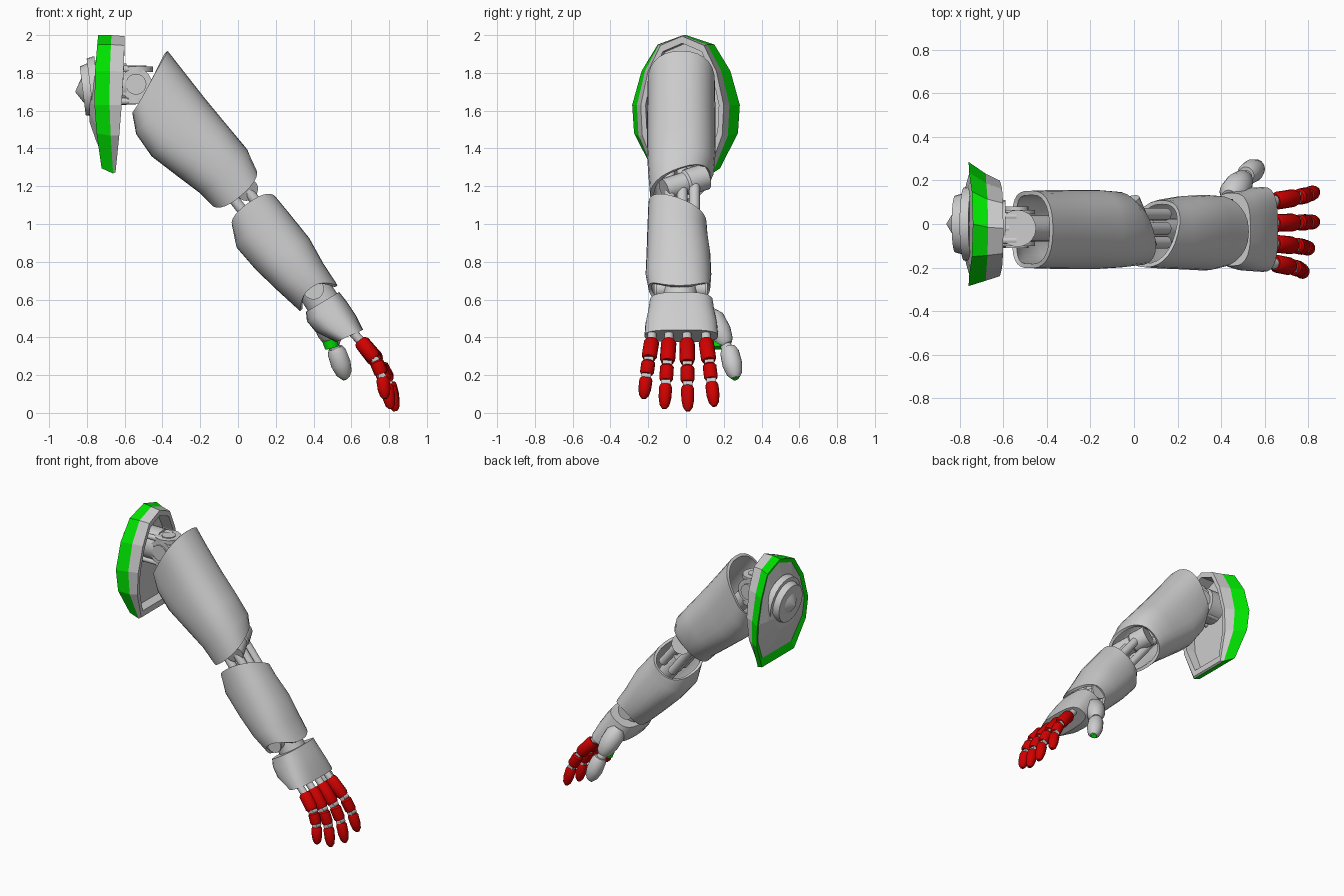
import bpy, bmesh, math
from mathutils import Vector

if "Cube" in bpy.data.objects:
    bpy.data.objects.remove(bpy.data.objects["Cube"])


def material(name, col):
    m = bpy.data.materials.new(name)
    m.diffuse_color = (*col, 1)
    m.use_nodes = True
    m.node_tree.nodes["Principled BSDF"].inputs["Base Color"].default_value = m.diffuse_color
    return m


GREY = material("light_grey", (0.61, 0.61, 0.61))
GREEN = material("bright_green", (0.0, 0.80, 0.0))
RED = material("red", (0.64, 0.0, 0.0))


def loft(name, rings, mats, caps=(True, True), row_mat=None, wall=0):
    """Skin a list of equal-length rings; row_mat picks a material per row."""
    bm = bmesh.new()
    rows = [[bm.verts.new(p) for p in r] for r in rings]
    n = len(rows[0])
    for k in range(len(rows) - 1):
        for i in range(n):
            j = (i + 1) % n
            f = bm.faces.new((rows[k][i], rows[k][j], rows[k + 1][j], rows[k + 1][i]))
            f.material_index = row_mat[k] if row_mat else 0
    if caps[0]:
        bm.faces.new(rows[0][::-1])
    if caps[1]:
        bm.faces.new(rows[-1])
    bmesh.ops.recalc_face_normals(bm, faces=bm.faces)
    me = bpy.data.meshes.new(name)
    bm.to_mesh(me)
    bm.free()
    for m in mats:
        me.materials.append(m)
    ob = bpy.data.objects.new(name, me)
    bpy.context.collection.objects.link(ob)
    if wall:
        s = ob.modifiers.new("wall", 'SOLIDIFY')
        s.thickness = wall
        s.offset = 0
    return ob


def tube(name, a, b, profile, mat=GREY, n=20):
    """Round part from a to b; profile lists (fraction along, radius)."""
    a, b = Vector(a), Vector(b)
    q = (b - a).to_track_quat('Z', 'Y')
    rings = [[a.lerp(b, t) + q @ Vector((r * math.cos(2 * math.pi * i / n),
                                         r * math.sin(2 * math.pi * i / n), 0))
              for i in range(n)] for t, r in profile]
    return loft(name, rings, [mat])


def rod(name, a, b, r, mat=GREY):
    return tube(name, a, b, [(0, r), (1, r)], mat)


def section(u, l, yc, w, skew=0, bow=0, n=28, e=0.85, low=None):
    """Limb cross-section between upper and lower (x, z) points; low squares the underside."""
    u, l = Vector((u[0], 0, u[1])), Vector((l[0], 0, l[1]))
    c, v = (u + l) / 2 + Vector((0, yc, 0)), (u - l) / 2
    d = Vector((v.z, 0, -v.x)).normalized()
    pts = []
    for i in range(n):
        t = 2 * math.pi * i / n
        cs, sn = math.cos(t), math.sin(t)
        k = low if low and cs < 0 else e
        pc, ps = math.copysign(abs(cs) ** k, cs), math.copysign(abs(sn) ** k, sn)
        pts.append(c + v * pc + Vector((0, w * ps, 0)) + d * (skew * ps + bow * sn * sn))
    return pts


# Shoulder ring: half outline (y, z), mirrored
half = [(0, 2.0), (0.15, 1.95), (0.235, 1.81), (0.285, 1.63), (0.275, 1.48), (0.18, 1.295)]
outline = half + [(-y, z) for y, z in half[:0:-1]]


def ring(xtop, xbot, sy, sz, yo=0, bulge=0, sb=None):
    """Outline scaled in y and z; sb is the z scale below the middle."""
    out = []
    for y, z in outline:
        t = (2.0 - z) / 0.72
        x = xtop + (xbot - xtop) * t - bulge * math.sin(math.pi * t)
        s = sb if sb and z < 1.64 else sz
        out.append(Vector((x, y * sy + yo, 1.64 + (z - 1.64) * s)))
    return out


loft("shoulder_guard", [
    ring(-0.73, -0.71, 0.90, 0.92, 0, 0.03, 0.84),
    ring(-0.74, -0.72, 1.0, 1.0, 0, 0.03),
    ring(-0.67, -0.66, 0.86, 1.0, -0.015, 0.015, 1.08),
    ring(-0.60, -0.65, 0.77, 0.985, -0.02, -0.01, 1.06),
    ring(-0.60, -0.65, 0.68, 0.88, -0.02, -0.01, 0.94),
    ring(-0.70, -0.69, 0.68, 0.87, -0.01)],
    [GREY, GREEN], (False, True), [1, 1, 0, 0, 0])
# Shoulder back plate bulging towards the hub
loft("shoulder_back_plate", [ring(-0.73, -0.71, 0.90, 0.92, 0, 0.03, 0.84),
                             ring(-0.76, -0.75, 0.66, 0.55, 0, 0.015, 0.58),
                             ring(-0.785, -0.785, 0.4, 0.3)], [GREY], (False, True))
tube("shoulder_hub", (-0.74, 0, 1.715), (-0.822, 0, 1.705),
     [(0, 0.175), (0.5, 0.168), (0.5, 0.142), (1, 0.13)], n=24)
tube("shoulder_hub_cone", (-0.82, 0, 1.705), (-0.86, 0, 1.70), [(0, 0.07), (1, 0.004)], n=16)

# Shoulder joint: crossed pins, lugs and forks
rod("shoulder_axle", (-0.72, 0, 1.74), (-0.59, 0, 1.74), 0.11)
rod("shoulder_vertical_pin", (-0.53, -0.02, 1.64), (-0.53, -0.02, 1.84), 0.045)
rod("shoulder_cross_pin", (-0.54, -0.11, 1.74), (-0.54, 0.08, 1.74), 0.055)
for z in (1.65, 1.82):
    rod("shoulder_lug", (-0.535, -0.02, z - 0.015), (-0.535, -0.02, z + 0.015), 0.085)
    for y in (-0.075, -0.02, 0.035):
        rod("shoulder_fork", (-0.69, y, z), (-0.54, y, z), 0.018)
for y in (-0.10, 0.045):
    rod("shoulder_side_lug", (-0.54, y, 1.74), (-0.54, y + 0.02, 1.74), 0.085)
rod("upper_arm_core", (-0.53, -0.02, 1.73), (-0.08, -0.02, 1.25), 0.06)

# Upper arm shell
upper = [((-0.38, 1.91), (-0.55, 1.59), 0.168, 0.5), ((-0.29, 1.795), (-0.53, 1.48), 0.17, 0.6),
         ((-0.18, 1.655), (-0.45, 1.365), 0.172, 0.7), ((-0.06, 1.51), (-0.30, 1.25), 0.172, 0.8)]
loft("upper_arm_shell",
     [section(u, l, -0.025, w, low=k) for u, l, w, k in upper]
     + [section((0.04, 1.39), (-0.20, 1.175), -0.025, 0.165, -0.02),
        section((0.08, 1.295), (-0.135, 1.11), -0.03, 0.15, -0.068)],
     [GREY], (False, False), wall=0.02)

# Elbow hinge and struts
tube("elbow_hinge", (-0.04, 0.10, 1.25), (0.05, -0.115, 1.18),
     [(0, 0.07), (0.45, 0.07), (0.5, 0.06), (1, 0.06)])
for y in (-0.085, -0.02, 0.045):
    rod("elbow_strut", (-0.13, y, 1.27), (0.08, y, 1.0), 0.028)
    rod("elbow_strut", (-0.04, y, 1.29), (0.15, y, 1.05), 0.028)
rod("forearm_core", (0.06, -0.03, 1.08), (0.39, -0.03, 0.66), 0.055)

# Forearm shell
loft("forearm_shell", [
    section((0.195, 1.135), (-0.015, 0.98), -0.045, 0.145, 0.065),
    section((0.265, 1.05), (0.0, 0.88), -0.045, 0.15, 0.03),
    section((0.37, 0.92), (0.10, 0.765), -0.04, 0.16),
    section((0.445, 0.785), (0.22, 0.65), -0.04, 0.165, 0, -0.02),
    section((0.52, 0.67), (0.335, 0.545), -0.035, 0.155, 0, -0.07)],
    [GREY], (False, False), wall=0.018)

# Wrist
rod("wrist_hinge", (0.40, -0.16, 0.655), (0.40, 0.10, 0.655), 0.045)
for y in (-0.17, 0.10):
    rod("wrist_cap", (0.40, y, 0.655), (0.40, y + 0.015, 0.655), 0.055)
rod("wrist_core", (0.40, -0.03, 0.66), (0.47, -0.03, 0.55), 0.09)

# Palm
palm = [((0.535, 0.64), (0.36, 0.535), 0.168), ((0.575, 0.59), (0.365, 0.485), 0.175),
        ((0.625, 0.515), (0.41, 0.43), 0.19), ((0.662, 0.44), (0.52, 0.375), 0.195)]
loft("palm", [section(u, l, -0.025, w, e=0.7) for u, l, w in palm], [GREY])

# Fingers: root y, tip y, tip x, tip z
seg = [(0, 0.78), (0.12, 1), (0.85, 1), (1, 0.8)]
tip = [(0, 0.8), (0.12, 1), (0.55, 0.97), (0.85, 0.75), (1, 0.35)]
for y0, y1, tx, tz in [(-0.18, -0.225, 0.78, 0.075), (-0.09, -0.115, 0.81, 0.022),
                       (0.005, 0.01, 0.835, 0.010), (0.105, 0.15, 0.835, 0.035)]:
    def along(t, tx=tx, tz=tz, y0=y0, y1=y1):
        bend = 0.035 * math.sin(math.pi * t)
        return Vector((0.642 + (tx - 0.642) * t + bend, y0 + (y1 - y0) * t,
                       0.388 + (tz - 0.388) * t + bend * 0.4))
    rod("knuckle", Vector((0.60, y0, 0.435)), along(0.05), 0.024)
    rod("finger_core", along(0.3), along(0.75), 0.02)
    for s, e, prof, r in ((0.02, 0.36, seg, 0.041), (0.41, 0.63, seg, 0.037),
                          (0.68, 1.0, tip, 0.035)):
        tube("finger_segment", along(s), along(e), [(t, k * r) for t, k in prof], RED, 14)
    for t in (0.385, 0.655):
        p = along(t)
        rod("finger_pin", p - Vector((0, 0.025, 0)), p + Vector((0, 0.025, 0)), 0.02)

# Thumb
tube("thumb_base", (0.44, 0.12, 0.53), (0.51, 0.215, 0.36),
     [(0, 0.04), (0.2, 0.065), (0.6, 0.064), (0.9, 0.047), (1, 0.03)])
rod("thumb_pin", (0.50, 0.205, 0.37), (0.53, 0.23, 0.31), 0.03)
tube("thumb_tip", (0.515, 0.225, 0.345), (0.57, 0.262, 0.185),
     [(0, 0.038), (0.15, 0.05), (0.55, 0.053), (0.85, 0.042), (1, 0.022)])
tube("thumb_accent", (0.48, 0.172, 0.405), (0.497, 0.177, 0.345),
     [(0, 0.03), (0.3, 0.042), (1, 0.038)], GREEN, 12)
tube("thumb_tip_accent", (0.562, 0.259, 0.196), (0.57, 0.265, 0.181),
     [(0, 0.026), (1, 0.017)], GREEN, 12)

# Apply walls, then smooth with crisp edges; the shoulder guard stays faceted
for ob in bpy.context.scene.objects:
    ob.select_set(not ob.name.startswith(("shoulder_guard", "shoulder_back")))
    bpy.context.view_layer.objects.active = ob
bpy.ops.object.convert(target='MESH')
bpy.ops.object.shade_smooth_by_angle(angle=math.radians(35))
